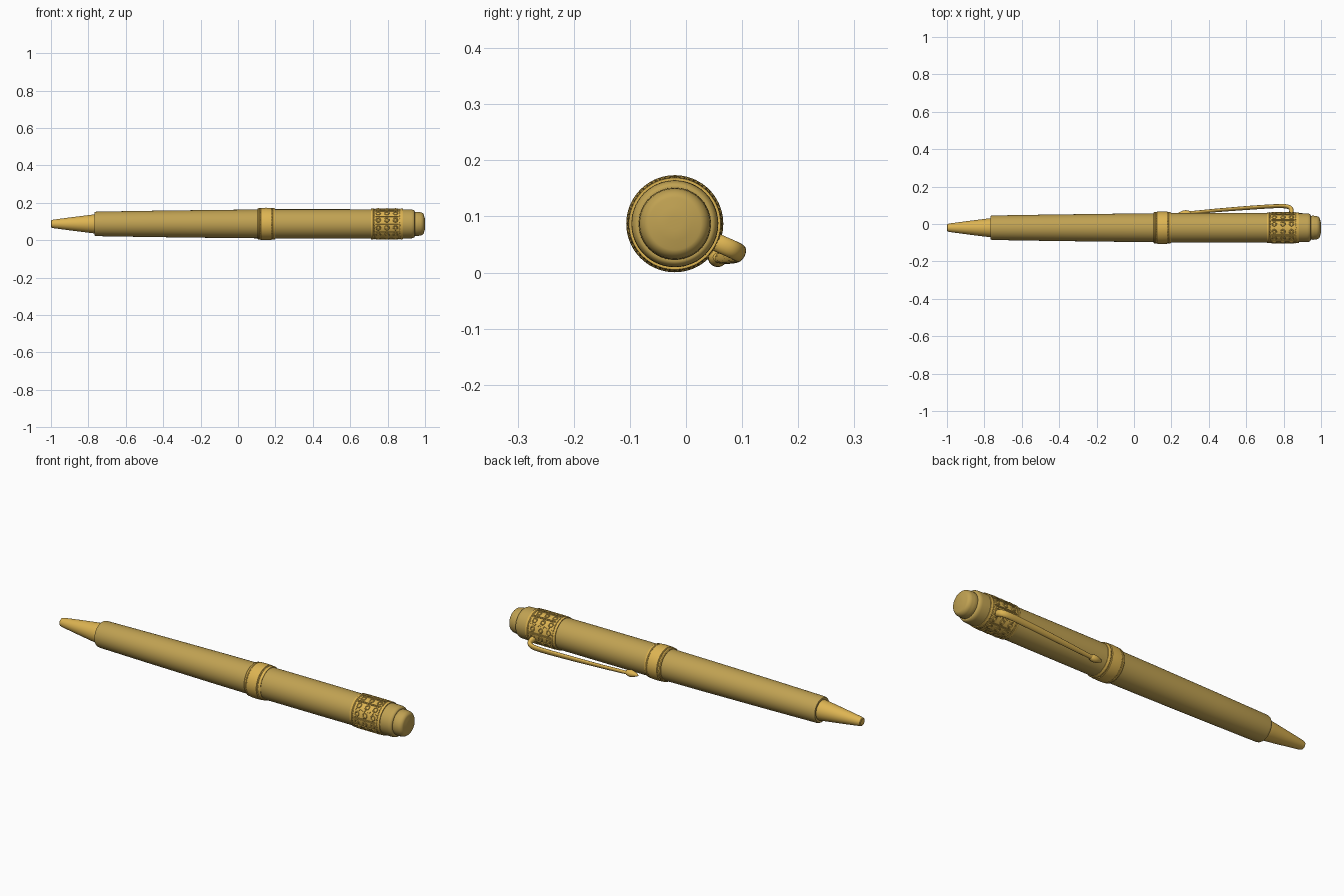
import bpy, bmesh, math
from mathutils import Vector, Matrix

if "Cube" in bpy.data.objects:
    bpy.data.objects.remove(bpy.data.objects["Cube"])

CY, CZ = -0.02, 0.087   # pen axis
SEG = 72


def material(name, rgb):
    m = bpy.data.materials.new(name)
    m.diffuse_color = (*rgb, 1)
    m.use_nodes = True
    m.node_tree.nodes["Principled BSDF"].inputs["Base Color"].default_value = m.diffuse_color
    return m


DULL = material("dull gold", (0.53, 0.36, 0.085))
BRIGHT = material("bright gold", (0.73, 0.46, 0.085))


def polar(x, r, a):
    return Vector((x, CY + r * math.cos(a), CZ + r * math.sin(a)))


def finish(name, bm, mat, angle=35):
    bmesh.ops.recalc_face_normals(bm, faces=bm.faces)
    me = bpy.data.meshes.new(name)
    bm.to_mesh(me)
    bm.free()
    ob = bpy.data.objects.new(name, me)
    bpy.context.collection.objects.link(ob)
    me.materials.append(mat)
    bpy.ops.object.select_all(action='DESELECT')
    ob.select_set(True)
    bpy.context.view_layer.objects.active = ob
    bpy.ops.object.shade_smooth_by_angle(angle=math.radians(angle))
    return ob


def skin(bm, rings, close=False):
    """Bridge closed rings of points; cap the ends unless the chain closes."""
    vs = [[bm.verts.new(p) for p in ring] for ring in rings]
    n = len(vs[0])
    pairs = list(zip(vs, vs[1:])) + ([(vs[-1], vs[0])] if close else [])
    for p, q in pairs:
        for i in range(n):
            j = (i + 1) % n
            bm.faces.new((p[i], p[j], q[j], q[i]))
    if not close:
        bm.faces.new(vs[0])
        bm.faces.new(vs[-1])


def lathe(name, profile, mat):
    bm = bmesh.new()
    skin(bm, [[polar(x, r, 2 * math.pi * i / SEG) for i in range(SEG)] for x, r in profile])
    return finish(name, bm, mat)


def arc(x0, x1, r0, r1, n=8):
    """Quarter-ellipse shoulder from radius r0 at x0 in to r1 at x1."""
    return [(x0 + (x1 - x0) * math.sin(t), r1 + (r0 - r1) * math.cos(t))
            for t in (math.pi / 2 * i / n for i in range(n + 1))]


# Writing tip and lower barrel
lathe("tip_cone", [(-1.0, 0.016), (-0.997, 0.020), (-0.985, 0.023), (-0.88, 0.037),
                   (-0.80, 0.047), (-0.765, 0.051), (-0.75, 0.051)], BRIGHT)
lathe("lower_barrel", [(-0.768, 0.048), (-0.768, 0.061), (-0.764, 0.064), (-0.755, 0.0655),
                       (-0.45, 0.0705), (-0.1, 0.0750), (0.12, 0.0770)], DULL)

# Centre ring with stepped edges
lathe("centre_ring", [(0.105, 0.074), (0.105, 0.081), (0.109, 0.084), (0.116, 0.084),
                      (0.118, 0.0825), (0.121, 0.0825), (0.123, 0.0855), (0.15, 0.0865),
                      (0.178, 0.0855), (0.180, 0.0825), (0.184, 0.0825), (0.186, 0.084),
                      (0.194, 0.084), (0.199, 0.081), (0.199, 0.074)], BRIGHT)

# Cap with rounded shoulder, and end knob
lathe("cap", [(0.19, 0.0785), (0.55, 0.0785), (0.90, 0.0775)]
      + arc(0.925, 0.945, 0.077, 0.066), DULL)
lathe("end_knob", [(0.93, 0.060), (0.945, 0.063), (0.955, 0.0645), (0.965, 0.064)]
      + arc(0.97, 0.995, 0.063, 0.043) + [(0.999, 0.03), (1.0, 0.012)], DULL)

# Decorated band
lathe("cap_band", [(0.71, 0.077), (0.71, 0.0815), (0.713, 0.0825), (0.722, 0.0825),
                   (0.724, 0.0805), (0.868, 0.0805), (0.870, 0.0825), (0.879, 0.0825),
                   (0.882, 0.0815), (0.882, 0.077)], BRIGHT)

bm = bmesh.new()
for k in range(12):
    a0 = 2 * math.pi * k / 12
    # raised lengthwise ribs between the ornaments
    for d in (-0.035, 0.035):
        skin(bm, [[polar(x, r, a0 + d + s) for r, s in
                   ((0.079, -0.018), (0.0835, -0.012), (0.0835, 0.012), (0.079, 0.018))]
                  for x in (0.735, 0.858)])
    # small raised circles
    a = a0 + math.pi / 12
    out = Vector((0, math.cos(a), math.sin(a)))
    side = Vector((0, -math.sin(a), math.cos(a)))
    for x in (0.750, 0.796, 0.842):
        c = polar(x, 0.0805, a)
        rings = []
        for i in range(14):
            t = 2 * math.pi * i / 14
            d = Vector((math.cos(t), 0, 0)) + side * math.sin(t)
            rings.append([c + d * (0.0105 + 0.0035 * math.cos(u)) + out * 0.0035 * math.sin(u)
                          for u in (math.pi / 3 * j for j in range(6))])
        skin(bm, rings, close=True)
finish("band_ornaments", bm, BRIGHT, 50)

# Rows of fine beads on the ring and the band edges
bm = bmesh.new()
for x, r in ((0.1195, 0.0825), (0.182, 0.0825), (0.727, 0.0808), (0.865, 0.0808)):
    for i in range(60):
        bmesh.ops.create_icosphere(bm, subdivisions=1, radius=0.0028, matrix=Matrix.Translation(
            polar(x, r, 2 * math.pi * i / 60)))
finish("edge_beads", bm, BRIGHT, 60)


# Clip: swept oval section through (x, radius, angle, half width, half thickness)
def catmull(p, q, r, s, t):
    return [0.5 * (2 * b + (c - a) * t + (2 * a - 5 * b + 4 * c - d) * t * t
                   + (3 * b - a - 3 * c + d) * t ** 3) for a, b, c, d in zip(p, q, r, s)]


keys = [(0.835, 0.070, -24, 0.016, 0.013), (0.842, 0.095, -24, 0.016, 0.012),
        (0.835, 0.116, -24, 0.016, 0.011), (0.805, 0.1265, -24.5, 0.016, 0.010),
        (0.74, 0.127, -25.5, 0.016, 0.009), (0.60, 0.120, -28.5, 0.015, 0.009),
        (0.45, 0.111, -32.5, 0.013, 0.008), (0.34, 0.103, -36, 0.011, 0.008),
        (0.29, 0.100, -37.5, 0.010, 0.008)]
path = []
ext = [keys[0]] + keys + [keys[-1]]
for i in range(len(keys) - 1):
    path += [catmull(*ext[i:i + 4], j / 6) for j in range(6)]
path.append(list(keys[-1]))
rings = []
for i, (x, r, deg, w, h) in enumerate(path):
    a = math.radians(deg)
    lo, hi = path[max(i - 1, 0)], path[min(i + 1, len(path) - 1)]
    tx, tr = hi[0] - lo[0], hi[1] - lo[1]
    n = math.hypot(tx, tr)
    out = Vector((0, math.cos(a), math.sin(a)))
    side = Vector((0, -math.sin(a), math.cos(a)))
    normal = (Vector((1, 0, 0)) * -tr + out * tx) / n
    rings.append([polar(x, r, a) + side * w * math.cos(u) + normal * h * math.sin(u)
                  for u in (2 * math.pi * j / 20 for j in range(20))])
bm = bmesh.new()
skin(bm, rings)
finish("clip_arm", bm, BRIGHT, 50)

# Pear-shaped clip end resting on the cap
bm = bmesh.new()
a = math.radians(-38)
end = polar(0, 0.097, a)
shape = [(0.305, 0.008), (0.298, 0.013), (0.288, 0.0165), (0.275, 0.0175), (0.262, 0.015),
         (0.250, 0.010), (0.240, 0.0065), (0.235, 0.002)]
skin(bm, [[end + Vector((x, r * math.cos(u), r * math.sin(u)))
           for u in (2 * math.pi * j / 24 for j in range(24))] for x, r in shape])
finish("clip_end", bm, BRIGHT, 50)
